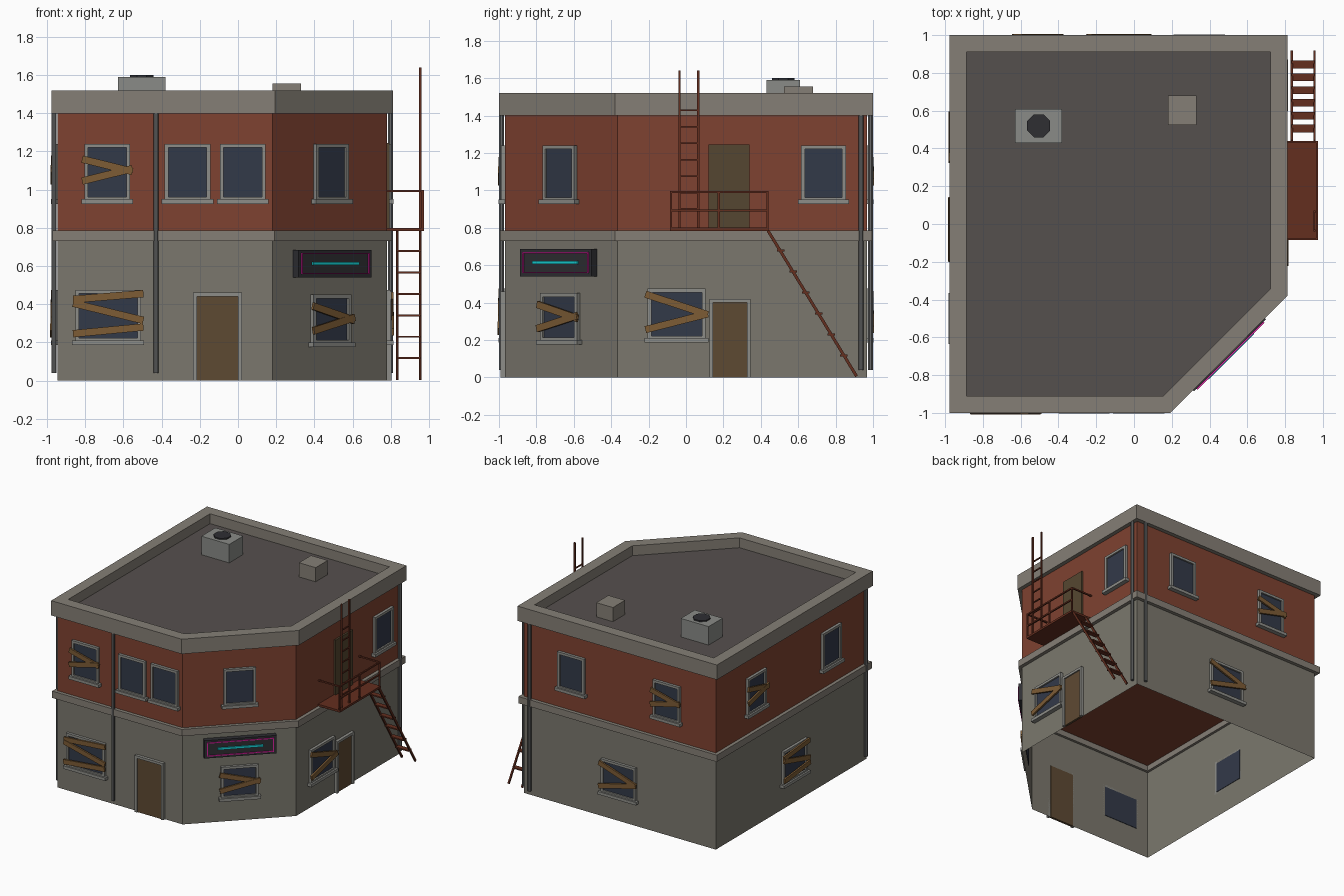
import bpy, bmesh, math
from mathutils import Matrix, Vector

if "Cube" in bpy.data.objects:
    bpy.data.objects.remove(bpy.data.objects["Cube"])


def mat(name, r, g, b):
    m = bpy.data.materials.new(name)
    m.diffuse_color = [(c / 255) ** 2.2 for c in (r, g, b)] + [1]
    m.use_nodes = True
    m.node_tree.nodes["Principled BSDF"].inputs["Base Color"].default_value = m.diffuse_color
    return m


CONC = mat("concrete", 122, 119, 109)
TRIM = mat("trim", 132, 126, 117)
BRICK = mat("brick", 126, 68, 52)
ROOF = mat("roof_felt", 86, 81, 79)
FRAME = mat("frame_grey", 140, 140, 135)
GLASS = mat("glass", 54, 60, 74)
WOOD = mat("board_wood", 124, 92, 56)
DOOR = mat("door_wood", 94, 75, 54)
DOOR2 = mat("old_door", 86, 72, 52)
PIPE = mat("pipe_metal", 105, 106, 106)
RUST = mat("rusty_iron", 100, 50, 36)
DARK = mat("dark_metal", 50, 50, 54)
PINK = mat("neon_pink", 220, 40, 160)
CYAN = mat("neon_cyan", 30, 210, 215)
UNIT = mat("unit_grey", 136, 138, 134)


def finish(bm, name, m, mw=None):
    bmesh.ops.recalc_face_normals(bm, faces=bm.faces)
    me = bpy.data.meshes.new(name)
    bm.to_mesh(me)
    bm.free()
    me.materials.append(m)
    o = bpy.data.objects.new(name, me)
    if mw:
        o.matrix_world = mw
    bpy.context.collection.objects.link(o)
    return o


def boxes(name, m, items, mw=None):
    """items: (x0, x1, y0, y1, z0, z1) extents, or (p, q, width, height) bars"""
    bm = bmesh.new()
    for it in items:
        if len(it) == 6:
            x0, x1, y0, y1, z0, z1 = it
            M = Matrix.Translation(((x0 + x1) / 2, (y0 + y1) / 2, (z0 + z1) / 2)) @ \
                Matrix.Diagonal((x1 - x0, y1 - y0, z1 - z0, 1))
        else:
            p, q, w, h = Vector(it[0]), Vector(it[1]), it[2], it[3]
            d = q - p
            M = Matrix.Translation((p + q) / 2) @ d.to_track_quat('X', 'Z').to_matrix().to_4x4() @ \
                Matrix.Diagonal((d.length, w, h, 1))
        bmesh.ops.create_cube(bm, size=1, matrix=M)
    return finish(bm, name, m, mw)


def cyl(name, m, x, y, z0, z1, r, mw=None):
    bm = bmesh.new()
    bmesh.ops.create_cone(bm, cap_ends=True, segments=8, radius1=r, radius2=r, depth=z1 - z0,
                          matrix=Matrix.Translation((x, y, (z0 + z1) / 2)) @ Matrix.Rotation(math.pi / 8, 4, 'Z'))
    return finish(bm, name, m, mw)


def plan(d):
    """five-sided footprint with one cut corner, grown outward by d"""
    k = d * math.tan(math.pi / 8)
    return [(-0.945 - d, -0.967 - d), (0.18 + k, -0.967 - d), (0.78 + d, -0.367 - k),
            (0.78 + d, 0.967 + d), (-0.945 - d, 0.967 + d)]


def prism(name, m, d, z0, z1, bottom=True, top=True):
    bm = bmesh.new()
    lo, hi = [[bm.verts.new((x, y, z)) for x, y in plan(d)] for z in (z0, z1)]
    for i in range(5):
        j = (i + 1) % 5
        bm.faces.new((lo[i], lo[j], hi[j], hi[i]))
    if bottom:
        bm.faces.new(lo[::-1])
    if top:
        bm.faces.new(hi)
    return finish(bm, name, m)


def ring(name, m, d_in, d_out, z0, z1):
    bm = bmesh.new()
    loops = [[bm.verts.new((x, y, z)) for x, y in plan(d)]
             for d, z in ((d_out, z0), (d_out, z1), (d_in, z1), (d_in, z0))]
    for a in range(4):
        A, B = loops[a], loops[(a + 1) % 4]
        for i in range(5):
            j = (i + 1) % 5
            bm.faces.new((A[i], A[j], B[j], B[i]))
    return finish(bm, name, m)


# building shell
prism("ground_floor_walls", CONC, 0, 0, 0.75, bottom=False, top=False)
prism("upper_floor_walls", BRICK, 0, 0.775, 1.42)
ring("floor_band", TRIM, -0.02, 0.028, 0.73, 0.785)
ring("parapet", TRIM, -0.057, 0.033, 1.40, 1.52)
prism("roof", ROOF, -0.05, 1.41, 1.44)

# wall frames: local x runs along the wall, local -y points outward
def wall(x, y, deg):
    return Matrix.Translation((x, y, 0)) @ Matrix.Rotation(math.radians(deg), 4, 'Z')


FRONT, RIGHT = wall(0, -0.967, 0), wall(0.78, 0, 90)
BACK, LEFT = wall(0, 0.967, 180), wall(-0.945, 0, 270)
CORNER = wall(0.48, -0.667, 45)


def window(name, mw, u, w, z0, z1, boards=()):
    a, b, t = u - w / 2, u + w / 2, 0.02
    boxes(name + "_pane", GLASS, [(a + t, b - t, -0.01, 0.004, z0, z1 - t)], mw)
    boxes(name + "_frame", FRAME, [(a, a + t, -0.022, 0, z0, z1), (b - t, b, -0.022, 0, z0, z1),
                                   (a + t, b - t, -0.022, 0, z1 - t, z1),
                                   (a + t, b - t, -0.022, 0, z0, z0 + 0.012)], mw)
    boxes(name + "_sill", FRAME, [(a - 0.016, b + 0.016, -0.036, 0, z0 - 0.024, z0)], mw)
    if boards:
        h = w / 2 + 0.012
        boxes(name + "_boards", WOOD, [((u - h, -0.028 - 0.003 * i, z0 + p), (u + h, -0.028 - 0.003 * i, z0 + q),
                                        0.014, 0.038) for i, (p, q) in enumerate(boards)], mw)


UP = (0.95, 1.24)
LOW = (0.21, 0.475)
TWO_UP = ((0.21, 0.145), (0.095, 0.16))
TWO_LOW = ((0.235, 0.125), (0.045, 0.13))
THREE = ((0.215, 0.245), (0.195, 0.105), (0.035, 0.07))
window("front_low_window", FRONT, -0.68, 0.345, *LOW, THREE)
window("front_up_window_a", FRONT, -0.685, 0.24, *UP, TWO_UP)
window("front_up_window_b", FRONT, -0.265, 0.24, *UP)
window("front_up_window_c", FRONT, 0.025, 0.24, *UP)
window("corner_low_window", CORNER, 0, 0.28, 0.2, 0.45, ((0.19, 0.115), (0.06, 0.13)))
window("corner_up_window", CORNER, 0, 0.24, *UP)
window("right_low_window", RIGHT, -0.05, 0.31, *LOW, TWO_LOW)
window("right_up_window", RIGHT, 0.735, 0.24, *UP)
window("back_low_window", BACK, 0.08, 0.31, *LOW, TWO_LOW)
window("back_up_window_a", BACK, -0.345, 0.24, *UP)
window("back_up_window_b", BACK, 0.51, 0.24, *UP, TWO_UP)
window("left_low_window", LEFT, 0.03, 0.31, *LOW, THREE)
window("left_up_window_a", LEFT, -0.46, 0.24, *UP, TWO_UP)
window("left_up_window_b", LEFT, 0.5, 0.24, *UP)


# doors
def door(name, mw, u, w, h):
    a, b, t = u - w / 2, u + w / 2, 0.02
    boxes(name, DOOR, [(a + t, b - t, -0.014, 0.004, 0, h - t)], mw)
    boxes(name + "_frame", FRAME, [(a, a + t, -0.024, 0, 0, h), (b - t, b, -0.024, 0, 0, h),
                                   (a + t, b - t, -0.024, 0, h - t, h)], mw)


door("front_door", FRONT, -0.107, 0.255, 0.46)
door("side_door", RIGHT, 0.235, 0.22, 0.42)
boxes("escape_door", DOOR2, [(0.12, 0.34, -0.014, 0.004, 0.785, 1.245)], RIGHT)

# neon sign on the cut corner
boxes("sign_panel", DARK, [(-0.27, 0.27, -0.04, 0, 0.54, 0.685)], CORNER)
boxes("sign_border", PINK, [(-0.25, 0.25, -0.047, -0.038, z, z + 0.007) for z in (0.557, 0.662)] +
      [(s * 0.247 - 0.0035, s * 0.247 + 0.0035, -0.047, -0.038, 0.557, 0.669) for s in (-1, 1)], CORNER)
boxes("sign_bar", CYAN, [(-0.17, 0.17, -0.05, -0.038, 0.605, 0.622)], CORNER)

# drain pipes
for name, mw, u in (("front", FRONT, -0.43), ("right", RIGHT, 0.935), ("back", BACK, -0.715), ("left", LEFT, 0.93)):
    cyl(name + "_drain_pipe", PIPE, u, -0.02, 0.04, 1.405, 0.014, mw)

# rooftop units
boxes("air_unit", UNIT, [(-0.63, -0.38, 0.43, 0.61, 1.435, 1.59)])
cyl("air_unit_fan", DARK, -0.505, 0.52, 1.585, 1.60, 0.066)
boxes("roof_vent", TRIM, [(0.18, 0.33, 0.525, 0.68, 1.435, 1.555)])

# fire escape platform and railing
boxes("escape_platform", RUST, [(0.78, 0.975, -0.085, 0.44, 0.783, 0.80)])
R = 0.011
rails = [((0.968, y, 0.79), (0.968, y, 0.997), R, R) for y in (-0.08, 0.175, 0.435)]
rails += [((0.968, -0.085, z), (0.968, 0.44, z), R, R) for z in (0.893, 0.992)]
rails += [((0.78, y, 0.992), (0.968, y, 0.992), R, R) for y in (-0.08, 0.435)]
boxes("escape_railing", RUST, rails)

# roof ladder
ladder = [((0.955, y, 0.79), (0.955, y, 1.64), 0.012, 0.012) for y in (-0.035, 0.065)]
ladder += [((0.955, -0.035, 0.9 + 0.088 * i), (0.955, 0.065, 0.9 + 0.088 * i), 0.009, 0.009) for i in range(7)]
boxes("roof_ladder", RUST, ladder)

# escape stairs
stairs = [((x, 0.438, 0.785), (x, 0.912, 0.006), 0.012, 0.016) for x in (0.835, 0.955)]
for i in range(1, 7):
    y, z = 0.438 + 0.474 * i / 7, 0.79 - 0.785 * i / 7
    stairs.append((0.835, 0.955, y - 0.02, y + 0.02, z - 0.005, z + 0.005))
boxes("escape_stairs", RUST, stairs)
